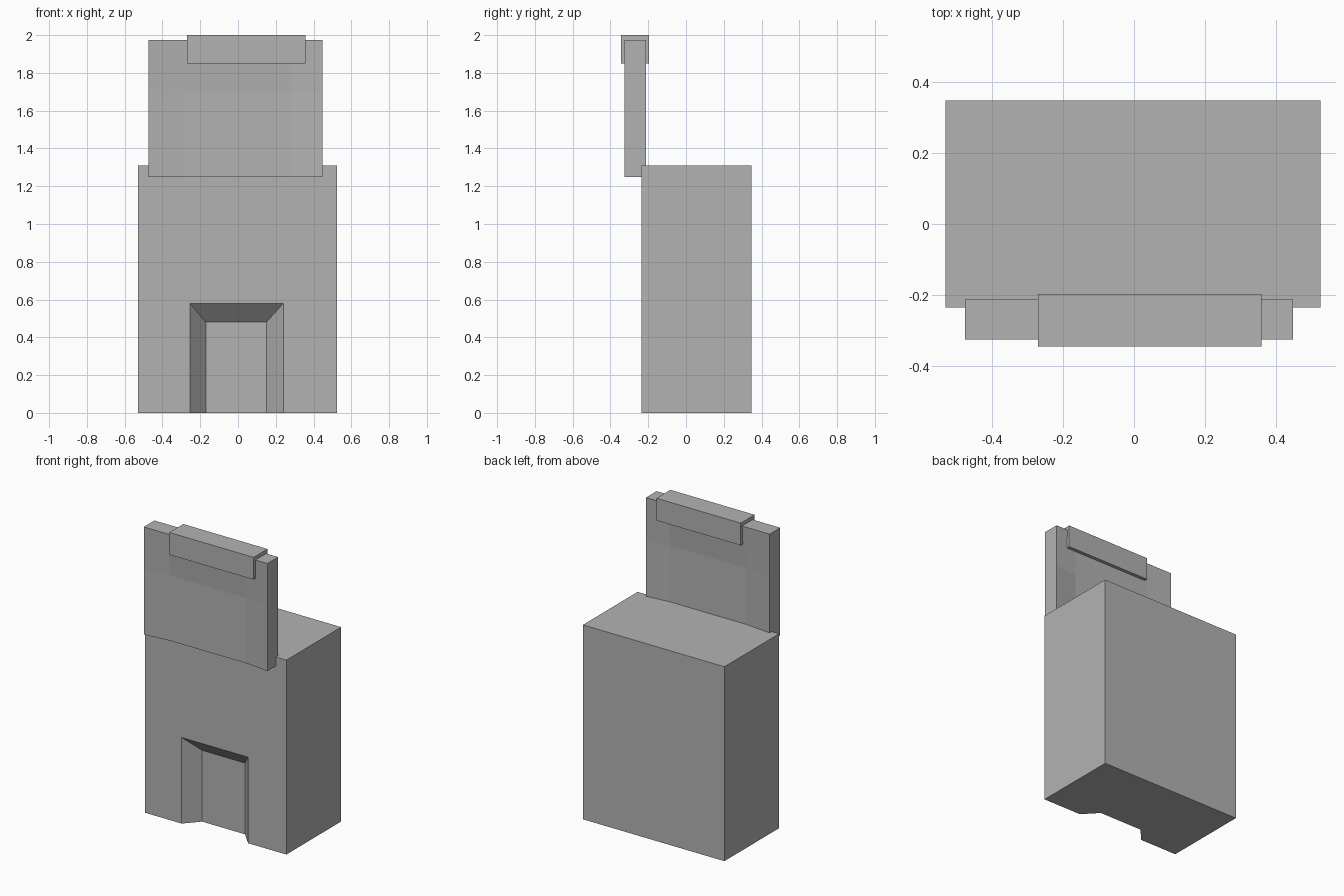
import bpy
import bmesh

old = bpy.data.objects.get("Cube")
if old:
    bpy.data.objects.remove(old, do_unlink=True)

grey = bpy.data.materials.new("plain_grey")
grey.use_nodes = True
GREY = (0.45, 0.45, 0.45, 1)
grey.diffuse_color = GREY
grey.node_tree.nodes["Principled BSDF"].inputs["Base Color"].default_value = GREY


def add_object(name, bm):
    bmesh.ops.recalc_face_normals(bm, faces=bm.faces)
    mesh = bpy.data.meshes.new(name)
    bm.to_mesh(mesh)
    bm.free()
    mesh.materials.append(grey)
    obj = bpy.data.objects.new(name, mesh)
    bpy.context.collection.objects.link(obj)
    return obj


def box_mesh(x, y, z):
    """Box between the given (low, high) limits on each axis."""
    bm = bmesh.new()
    bmesh.ops.create_cube(bm, size=1)
    for v in bm.verts:
        v.co = [lim[int(c > 0)] for lim, c in zip((x, y, z), v.co)]
    return bm


# Main block
FRONT = -0.235
body = add_object("body", box_mesh((-0.53, 0.525), (FRONT, 0.348), (0, 1.31)))

# Splayed opening at the foot of the front, cut with a tapered block
bm = box_mesh((0, 1), (-0.5, 1), (-0.1, 1))
for v in bm.verts:
    t = v.co.y
    v.co.x = 0.24 - 0.09 * t if v.co.x > 0.5 else -0.255 + 0.085 * t
    if v.co.z > 0:
        v.co.z = 0.58 - 0.1 * t
    v.co.y = FRONT + 0.095 * t
cutter = add_object("opening_cutter", bm)
cutter.hide_render = True
cut = body.modifiers.new("opening", 'BOOLEAN')
cut.operation = 'DIFFERENCE'
cut.solver = 'EXACT'
cut.object = cutter
bpy.context.view_layer.objects.active = body
bpy.ops.object.modifier_apply(modifier=cut.name)
bpy.data.objects.remove(cutter, do_unlink=True)

# Upright board, slightly pinched in thickness across its lower middle
bm = box_mesh((-0.475, 0.447), (-0.325, -0.212), (1.25, 1.975))
for point, normal in (((-0.29, 0, 0), (1, 0, 0)), ((0.28, 0, 0), (1, 0, 0)),
                      ((0, 0, 1.69), (0, 0, 1))):
    bmesh.ops.bisect_plane(bm, geom=bm.verts[:] + bm.edges[:] + bm.faces[:],
                           plane_co=point, plane_no=normal)
for v in bm.verts:
    if abs(v.co.x) < 0.3 and v.co.z < 1.7:
        v.co.y += 0.018 if v.co.y < -0.27 else -0.018
add_object("upright_board", bm)

# Cap bar clasped over the top edge of the board
add_object("cap_bar", box_mesh((-0.27, 0.358), (-0.345, -0.197), (1.85, 2.0)))
